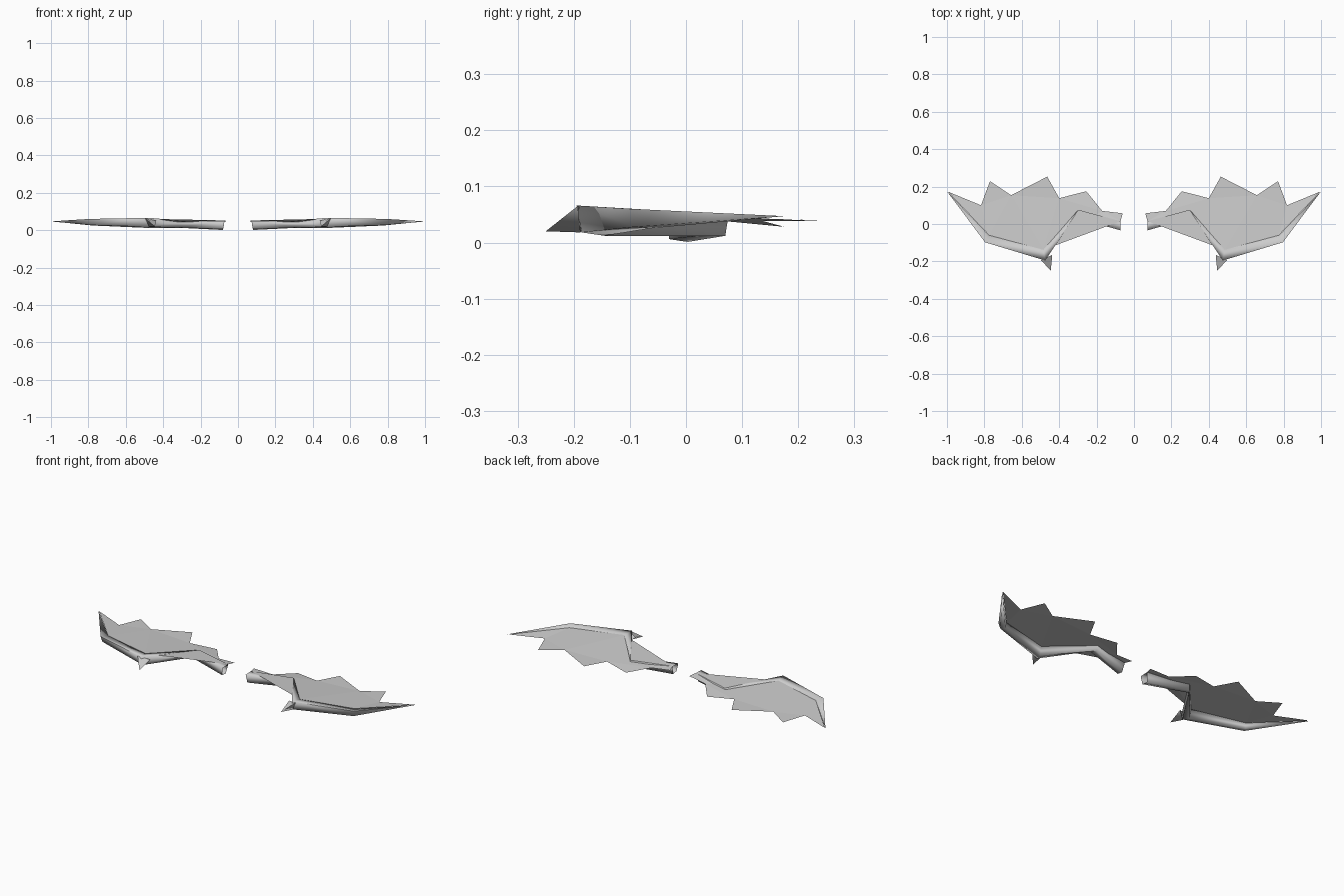
import bpy
import bmesh
import math

cube = bpy.data.objects.get("Cube")
if cube:
    bpy.data.objects.remove(cube, do_unlink=True)

# One grey for the whole pair of wings
grey = bpy.data.materials.new("plain grey")
grey.use_nodes = True
grey.diffuse_color = (0.6, 0.6, 0.6, 1)
grey.node_tree.nodes["Principled BSDF"].inputs["Base Color"].default_value = (0.6, 0.6, 0.6, 1)


def make_part(name, bm, smooth):
    """Turn a left-hand part into an object mirrored across x."""
    mesh = bpy.data.meshes.new(name)
    bm.to_mesh(mesh)
    bm.free()
    mesh.materials.append(grey)
    obj = bpy.data.objects.new(name, mesh)
    bpy.context.collection.objects.link(obj)
    mirror = obj.modifiers.new("Mirror", 'MIRROR')
    mirror.use_axis[0] = True
    mirror.use_mirror_merge = False
    if smooth:
        bpy.ops.object.select_all(action='DESELECT')
        obj.select_set(True)
        bpy.context.view_layer.objects.active = obj
        bpy.ops.object.shade_smooth_by_angle(angle=math.radians(105))
    return obj


def loft(name, rings, tip):
    """Skin closed rings in order and finish in a point; the first ring stays open."""
    bm = bmesh.new()
    loops = [[bm.verts.new(p) for p in ring] for ring in rings]
    end = bm.verts.new(tip)
    count = len(rings[0])
    for i in range(count):
        j = (i + 1) % count
        for a, b in zip(loops, loops[1:]):
            bm.faces.new((a[i], a[j], b[j], b[i]))
        bm.faces.new((loops[-1][i], loops[-1][j], end))
    bmesh.ops.recalc_face_normals(bm, faces=bm.faces)
    return make_part(name, bm, True)


# Arm sections: inner top, outer top, outer bottom, inner bottom
root = [(.072, .015, .052), (.072, -.034, .05), (.08, -.03, .006), (.08, .003, .001)]
wrist = [(.298, .076, .05), (.32, .036, .05), (.32, .042, .014), (.3, .07, .012)]
elbow = [(.485, -.138, .061), (.475, -.195, .066), (.47, -.186, .018), (.485, -.145, .012)]
hand = [(.775, -.06, .055), (.796, -.098, .06), (.79, -.09, .028), (.778, -.065, .025)]
tip = (1.0, .175, .047)
loft("wing_arm", [root, wrist, elbow, hand], tip)

# Claw at the bend of the arm
loft("wing_claw",
     [[(.437, -.165, .05), (.497, -.193, .065), (.475, -.188, .018)]],
     (.445, -.25, .02))

# Thin membrane from the arm's inner edge to the scalloped back edge
back_edge = [(.995, .173, .047), (.818, .10, .043), (.77, .229, .04), (.657, .154, .042),
             (.464, .253, .038), (.40, .138, .038), (.255, .175, .028),
             (.17, .07, .038), (.06, .057, .048)]
bm = bmesh.new()
outline = [s[0] for s in (root, wrist, elbow, hand)] + back_edge
sheet = bm.faces.new([bm.verts.new(p) for p in outline])
bmesh.ops.triangulate(bm, faces=[sheet])
for face in bm.faces:
    face.normal_update()
    if face.normal.z < 0:
        face.normal_flip()
make_part("wing_membrane", bm, False)
